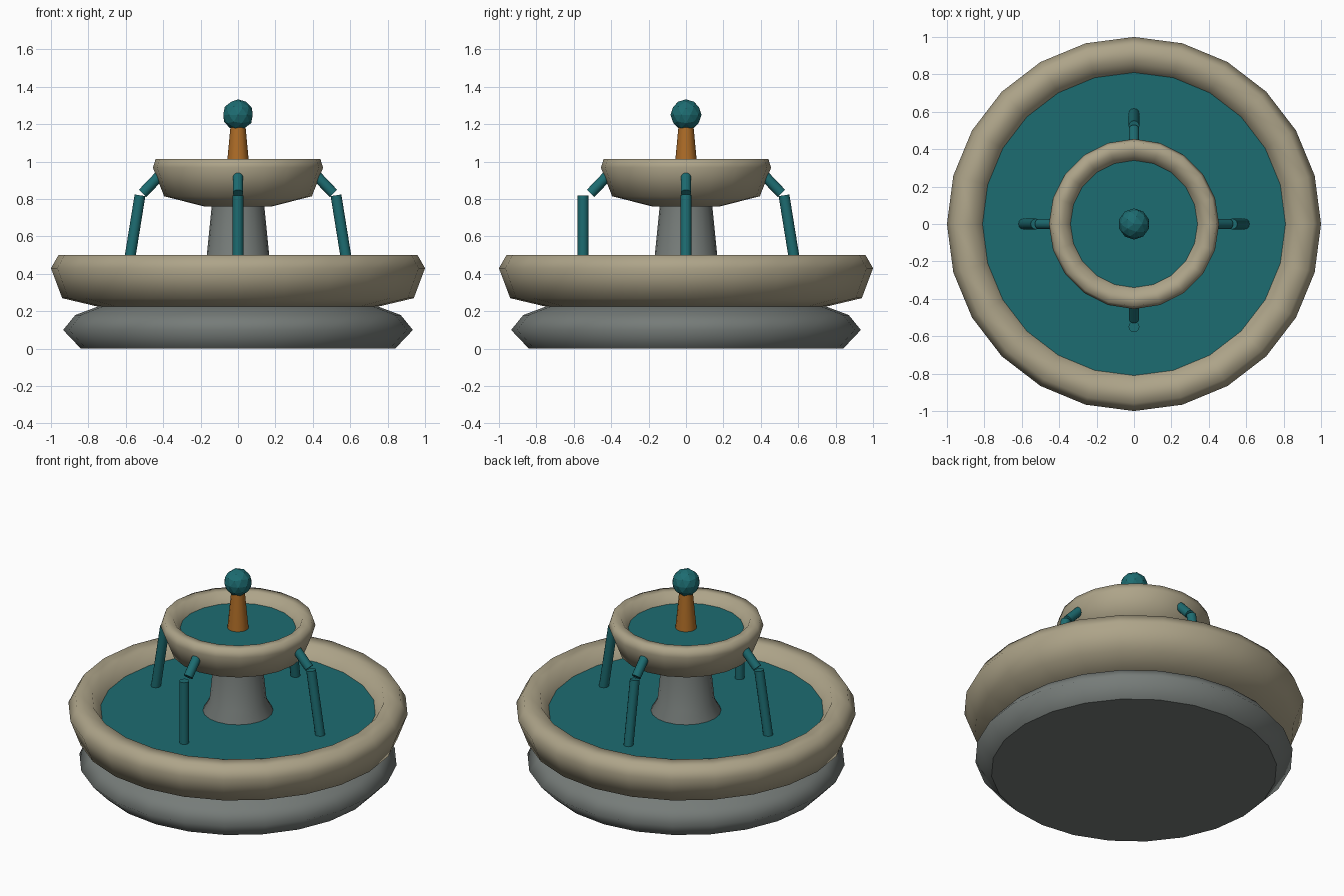
import bpy
from math import cos, sin, pi
from mathutils import Vector, Matrix

cube = bpy.data.objects.get("Cube")
if cube:
    bpy.data.objects.remove(cube, do_unlink=True)


def material(name, rgb):
    mat = bpy.data.materials.new(name)
    mat.use_nodes = True
    color = (*rgb, 1)
    mat.diffuse_color = color
    mat.node_tree.nodes["Principled BSDF"].inputs["Base Color"].default_value = color
    return mat


stone = material("sandstone", (0.42, 0.37, 0.25))
grey = material("grey_stone", (0.18, 0.20, 0.19))
water = material("water", (0.012, 0.15, 0.165))
bronze = material("bronze", (0.42, 0.15, 0.02))


def lathe(name, profile, sides, mat):
    """Spin (radius, height) points about z; smooth walls, flat end caps."""
    verts = [(r * cos(2 * pi * i / sides), r * sin(2 * pi * i / sides), z)
             for r, z in profile for i in range(sides)]
    faces = []
    for ring in range(len(profile) - 1):
        a, b = ring * sides, (ring + 1) * sides
        for i in range(sides):
            j = (i + 1) % sides
            faces.append((a + i, a + j, b + j, b + i))
    last = (len(profile) - 1) * sides
    faces.append(tuple(reversed(range(sides))))
    faces.append(tuple(range(last, last + sides)))
    mesh = bpy.data.meshes.new(name)
    mesh.from_pydata(verts, [], faces)
    for poly in mesh.polygons:
        poly.use_smooth = len(poly.vertices) == 4
    mesh.materials.append(mat)
    obj = bpy.data.objects.new(name, mesh)
    bpy.context.collection.objects.link(obj)
    return obj


def tube(name, start, end, radius, mat):
    """Round rod between two points."""
    axis = Vector(end) - Vector(start)
    obj = lathe(name, [(radius, 0), (radius, axis.length)], 12, mat)
    turn = axis.to_track_quat('Z', 'Y').to_matrix().to_4x4()
    obj.matrix_world = Matrix.Translation(start) @ turn
    return obj


# Plinth and lower basin
lathe("plinth", [(0.84, 0), (0.935, 0.10), (0.87, 0.18), (0.75, 0.225)], 24, grey)
lathe("lower_basin", [(0.75, 0.225), (0.94, 0.27), (1.0, 0.43), (0.96, 0.5),
                      (0.86, 0.5), (0.81, 0.42), (0.74, 0.32)], 24, stone)
lathe("lower_water", [(0.81, 0.40), (0.812, 0.42)], 24, water)

# Pedestal with flared foot, upper bowl
lathe("pedestal", [(0.22, 0.32), (0.207, 0.42), (0.168, 0.49), (0.14, 0.77)], 20, grey)
lathe("upper_bowl", [(0.18, 0.76), (0.395, 0.815), (0.455, 0.968), (0.44, 1.015),
                     (0.38, 1.015), (0.34, 0.955), (0.30, 0.88)], 20, stone)
lathe("upper_water", [(0.34, 0.94), (0.341, 0.955)], 20, water)

# Spout and water ball
lathe("spout", [(0.064, 0.94), (0.057, 1.01), (0.04, 1.19)], 12, bronze)
bpy.ops.mesh.primitive_ico_sphere_add(subdivisions=2, radius=0.083, location=(0, 0, 1.25))
ball = bpy.context.object
ball.name = "water_ball"
ball.data.materials.append(water)

# Four overflowing streams; the front one drops straight down
for side, dx, dy in (("left", 1, 0), ("right", -1, 0), ("back", 0, 1), ("front", 0, -1)):
    def at(r, z):
        return Vector((dx * r, dy * r, z))
    top, foot = (0.55, 0.55) if side == "front" else (0.524, 0.59)
    tube(f"{side}_stream_upper", at(0.40, 0.945), at(0.51, 0.83), 0.028, water)
    tube(f"{side}_stream_lower", at(top, 0.82), at(foot, 0.41), 0.029, water)
